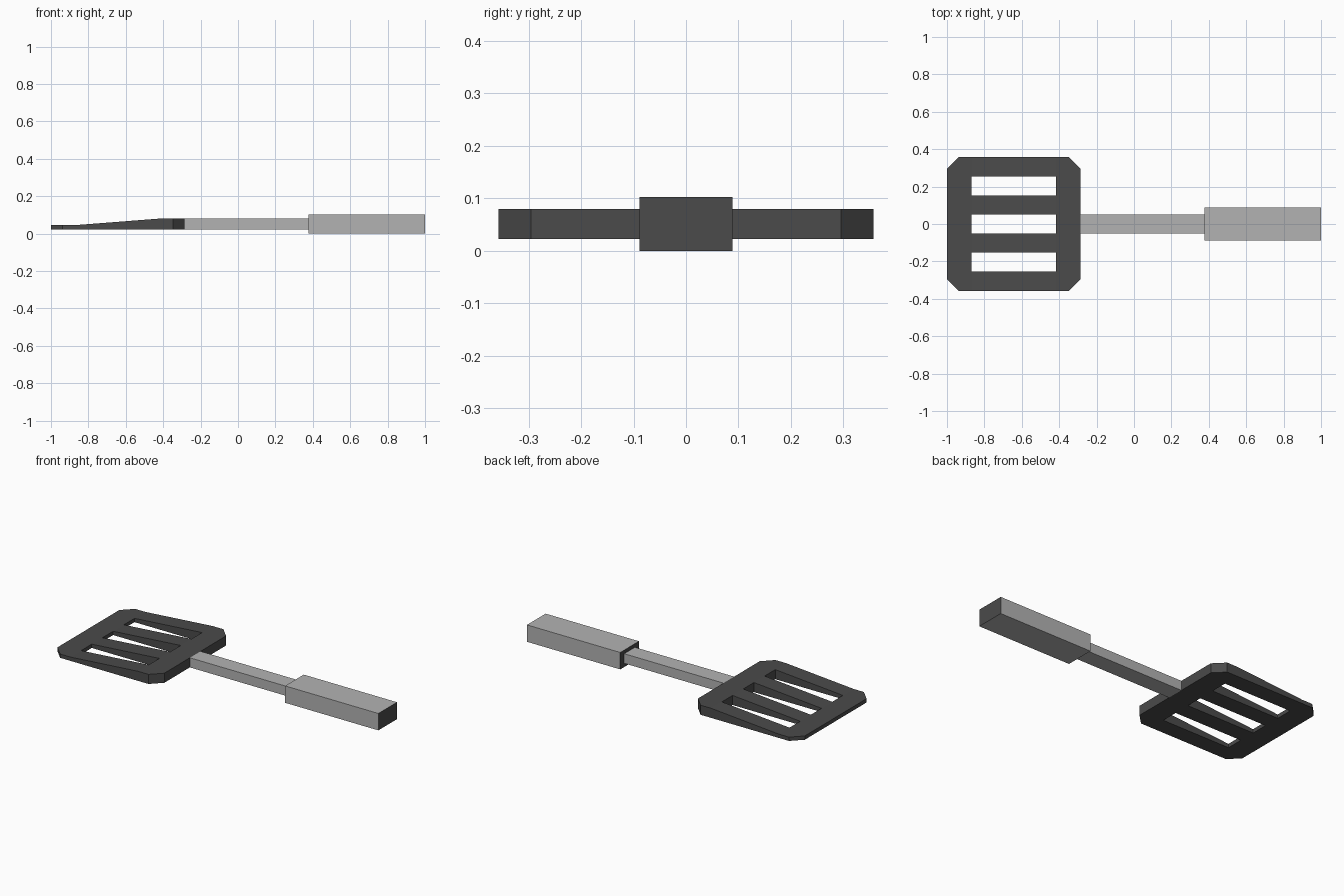
import bpy, bmesh

if "Cube" in bpy.data.objects:
    bpy.data.objects.remove(bpy.data.objects["Cube"])

dark = bpy.data.materials.new("dark_plastic")
dark.diffuse_color = (0.07, 0.07, 0.07, 1)
dark.use_nodes = True
dark.node_tree.nodes["Principled BSDF"].inputs["Base Color"].default_value = dark.diffuse_color
grey = bpy.data.materials.new("grey_metal")
grey.diffuse_color = (0.45, 0.45, 0.45, 1)
grey.use_nodes = True
grey.node_tree.nodes["Principled BSDF"].inputs["Base Color"].default_value = grey.diffuse_color

BOTTOM, TOP, TIP = 0.022, 0.08, 0.045
NECK = -0.286


def finish(bm, name, mats):
    bmesh.ops.recalc_face_normals(bm, faces=bm.faces)
    me = bpy.data.meshes.new(name)
    bm.to_mesh(me)
    bm.free()
    for m in mats:
        me.materials.append(m)
    ob = bpy.data.objects.new(name, me)
    bpy.context.collection.objects.link(ob)
    return ob


def bar(name, x0, x1, half_width, z0, z1):
    """Grey bar along x with dark end faces."""
    bm = bmesh.new()
    bmesh.ops.create_cube(bm, size=1)
    for v in bm.verts:
        v.co = (x1 if v.co.x > 0 else x0,
                half_width if v.co.y > 0 else -half_width,
                z1 if v.co.z > 0 else z0)
    bm.normal_update()
    for f in bm.faces:
        f.material_index = 1 if abs(f.normal.x) > 0.9 else 0
    return finish(bm, name, [grey, dark])


# Slotted blade: grid of cells minus the slots, thickened into a wedge
xs = [-1.0, -0.87, -0.418, NECK]
tops = [TIP, TIP, TOP, TOP]
ys = [(i - 3.5) * 0.102 for i in range(8)]
bm = bmesh.new()
low = [[bm.verts.new((x, y, BOTTOM)) for y in ys] for x in xs]
for i in range(3):
    for j in range(7):
        if i == 1 and j % 2 == 1:
            continue
        bm.faces.new((low[i][j], low[i + 1][j], low[i + 1][j + 1], low[i][j + 1]))
ext = bmesh.ops.extrude_face_region(bm, geom=bm.faces[:], use_keep_orig=True)
for v in ext["geom"]:
    if isinstance(v, bmesh.types.BMVert):
        v.co.z = min(zip(xs, tops), key=lambda p: abs(p[0] - v.co.x))[1]

# Clipped outer corners
corners = [e for e in bm.edges
           if all(abs(v.co.y) > 0.35 and (v.co.x < -0.99 or v.co.x > NECK - 0.01)
                  for v in e.verts)
           and abs(e.verts[0].co.z - e.verts[1].co.z) > 0.01]
bmesh.ops.bevel(bm, geom=corners, offset=0.062, offset_type='OFFSET',
                segments=1, affect='EDGES')
finish(bm, "blade", [dark])

# Shaft and grip
bar("shaft", NECK, 0.377, 0.051, BOTTOM, TOP)
bar("grip", 0.377, 1.0, 0.089, 0.0, 0.102)
